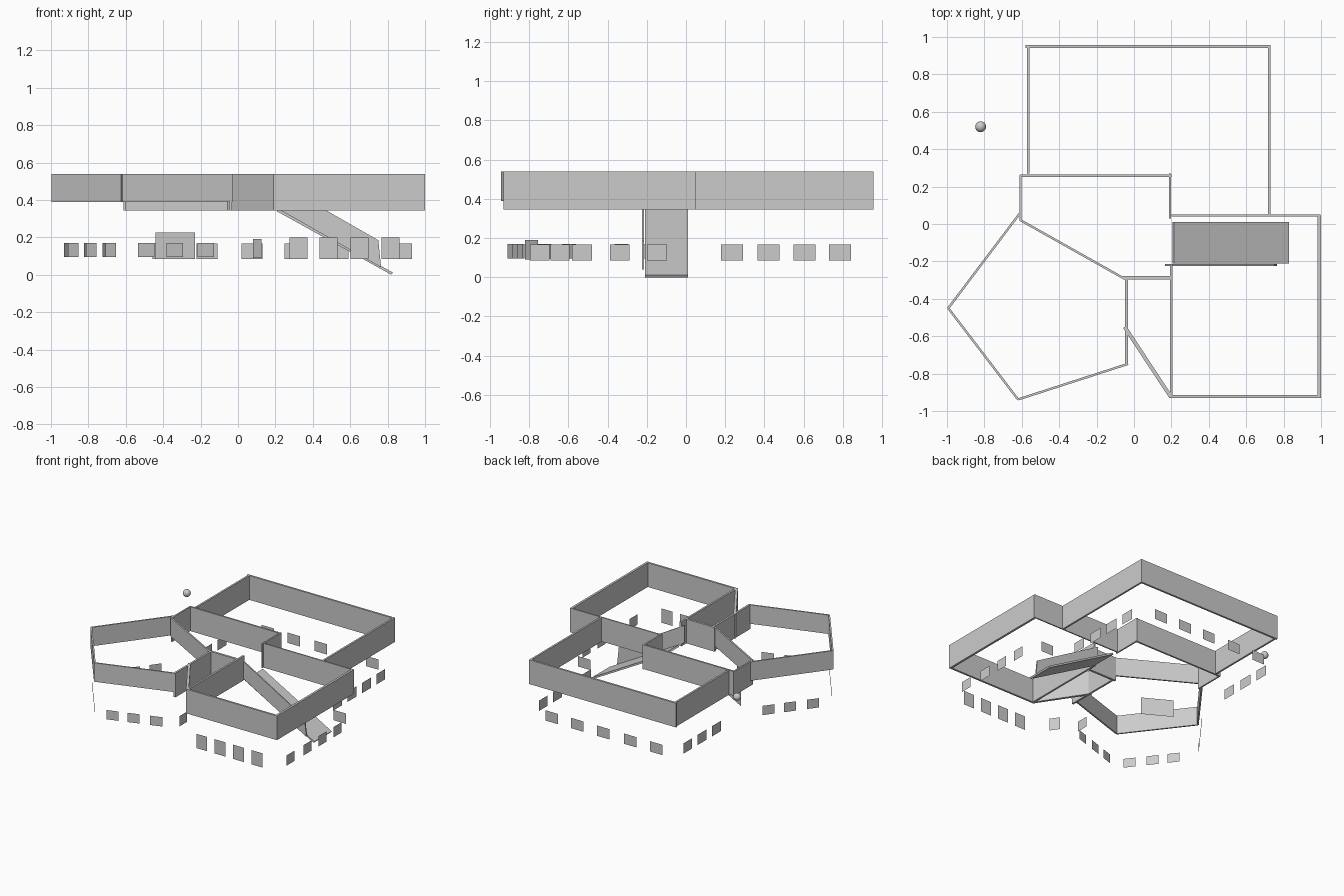
import bpy, math
from mathutils import Vector

if "Cube" in bpy.data.objects:
    bpy.data.objects.remove(bpy.data.objects["Cube"])


def mesh(name, verts, faces):
    me = bpy.data.meshes.new(name)
    me.from_pydata(verts, [], faces)
    me.validate()
    ob = bpy.data.objects.new(name, me)
    bpy.context.collection.objects.link(ob)
    return ob


def prism(name, ring, offset):
    """Closed solid made by sweeping a ring of points along an offset."""
    n = len(ring)
    off = Vector(offset)
    verts = [Vector(p) for p in ring] + [Vector(p) + off for p in ring]
    faces = [list(range(n))[::-1], list(range(n, 2 * n))]
    faces += [[i, (i + 1) % n, n + (i + 1) % n, n + i] for i in range(n)]
    return mesh(name, verts, faces)


def wall(name, a, b, t, z0=0.345, z1=0.54):
    a, b = Vector(a), Vector(b)
    d = (b - a).normalized()
    s = Vector((-d.y, d.x)) * t / 2
    ring = [(*p, z0) for p in (a - s, b - s, b + s, a + s)]
    return prism(name, ring, (0, 0, z1 - z0))


def pane(name, a, b, z0=0.085, z1=0.168):
    return mesh(name, [(*a, z0), (*b, z0), (*b, z1), (*a, z1)], [(0, 1, 2, 3)])


# Back room walls
wall("back_room_back_wall", (-0.58, 0.948), (0.73, 0.948), 0.016)
wall("back_room_right_wall", (0.723, 0.045), (0.723, 0.955), 0.015)
wall("back_room_left_wall", (-0.565, 0.27), (-0.565, 0.95), 0.015)

# Middle hall walls
wall("hall_back_wall", (-0.61, 0.258), (0.2, 0.258), 0.014)
wall("hall_left_wall", (-0.607, 0.02), (-0.607, 0.262), 0.012)
wall("hall_right_wall", (0.193, 0.03), (0.193, 0.27), 0.012)
wall("hall_front_wall", (-0.06, -0.287), (0.205, -0.287), 0.018)

# Right room walls
wall("right_room_back_wall", (0.2, 0.046), (0.998, 0.046), 0.01)
wall("right_room_right_wall", (0.99, -0.93), (0.99, 0.046), 0.018)
wall("right_room_front_wall", (0.19, -0.923), (0.998, -0.923), 0.016)
wall("right_room_left_wall", (0.199, -0.93), (0.199, -0.215), 0.015)

# Diagonal corner wall
wall("diagonal_wall", (-0.05, -0.55), (0.197, -0.925), 0.02)

# Pentagon room walls
P = [(-0.612, 0.055), (-0.993, -0.45), (-0.62, -0.938), (-0.032, -0.748)]
for i in range(3):
    wall(f"pentagon_wall_{i + 1}", P[i], P[i + 1], 0.012, 0.388)
wall("pentagon_right_wall", (-0.04, -0.75), (-0.04, -0.285), 0.016)
wall("pentagon_inner_wall", (-0.05, -0.293), (-0.61, 0.022), 0.012, 0.388)

# Ramp and its side rail
prism("ramp", [(0.215, -0.21, 0.352), (0.828, -0.21, 0.012),
               (0.82, -0.21, 0.0), (0.207, -0.21, 0.34)], (0, 0.22, 0))
prism("ramp_rail", [(0.165, -0.224, 0.38), (0.765, -0.224, 0.04), (0.75, -0.224, 0.185),
                    (0.165, -0.224, 0.52)], (0, 0.01, 0))

# Windows facing front and back
for x in (0.535, 0.305, 0.075, -0.165, -0.4):
    pane("back_window", (x - 0.056, 0.948), (x + 0.056, 0.948))
for x in (0.323, 0.485, 0.65, 0.815):
    pane("front_window", (x - 0.048, -0.923), (x + 0.048, -0.923), 0.085, 0.2)
pane("side_window", (0.82, 0.046), (0.93, 0.046))

# Windows facing left and right
for y in (-0.745, -0.53, -0.337, -0.148):
    pane("right_window", (0.99, y - 0.05), (0.99, y + 0.05))
for y in (0.235, 0.42, 0.605, 0.785):
    pane("back_room_right_window", (0.723, y - 0.056), (0.723, y + 0.056))
    if y > 0.3:
        pane("back_room_left_window", (-0.565, y - 0.056), (-0.565, y + 0.056))

# Pentagon windows, three along each outer side
for i in range(3):
    a, b = Vector(P[i]), Vector(P[i + 1])
    for f in (0.22, 0.48, 0.76):
        h = 0.046 / (b - a).length
        if i == 1:
            f += 0.08
        pane("pentagon_window", a.lerp(b, f - h), a.lerp(b, f + h), 0.095, 0.17)
pane("pentagon_right_window", (-0.04, -0.69), (-0.04, -0.595))
pane("diagonal_window", (0.08, -0.755), (0.125, -0.82), 0.09, 0.19)
pane("inner_window", (-0.44, -0.073), (-0.23, -0.192), 0.085, 0.225)

# Small ball outside
bpy.ops.mesh.primitive_uv_sphere_add(segments=24, ring_count=12, radius=0.029,
                                     location=(-0.82, 0.52, 0.49))
bpy.context.object.name = "ball"
bpy.ops.object.shade_smooth_by_angle(angle=math.radians(30))
